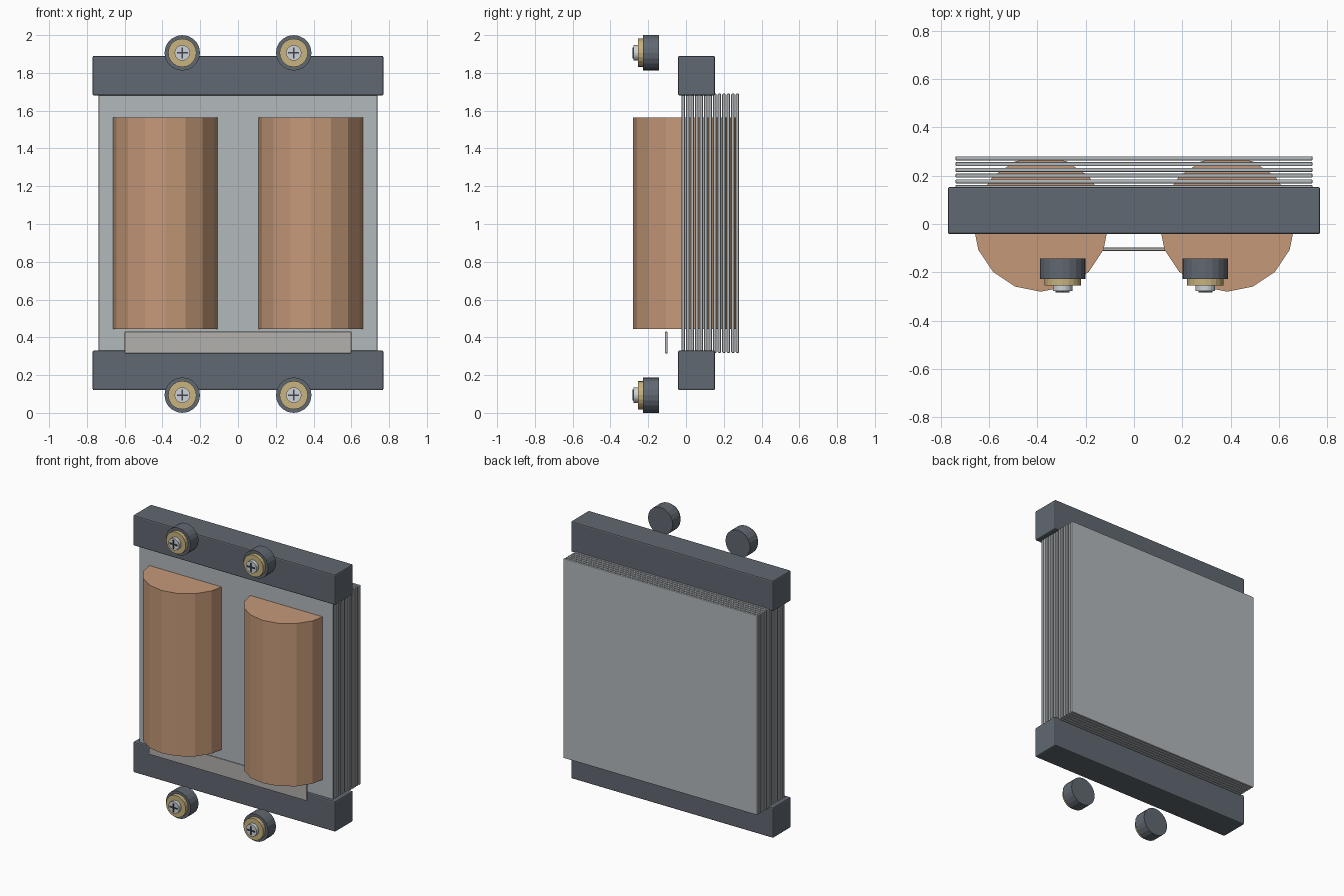
import bpy, math

if "Cube" in bpy.data.objects:
    bpy.data.objects.remove(bpy.data.objects["Cube"])


def material(name, rgb):
    m = bpy.data.materials.new(name)
    m.diffuse_color = (*rgb, 1)
    m.use_nodes = True
    m.node_tree.nodes["Principled BSDF"].inputs["Base Color"].default_value = m.diffuse_color
    return m


slate = material("slate", (0.12, 0.14, 0.165))
steel = material("steel", (0.45, 0.48, 0.50))
copper = material("copper", (0.56, 0.32, 0.19))
brass = material("brass", (0.58, 0.45, 0.21))
silver = material("silver", (0.62, 0.65, 0.68))
label_grey = material("label_grey", (0.45, 0.44, 0.42))
dark = material("dark", (0.05, 0.06, 0.07))


def box(name, lo, hi, mat, bevel=0):
    bpy.ops.mesh.primitive_cube_add(size=1, location=[(a + b) / 2 for a, b in zip(lo, hi)])
    ob = bpy.context.object
    ob.name = name
    ob.scale = [b - a for a, b in zip(lo, hi)]
    bpy.ops.object.transform_apply(location=False, rotation=False, scale=True)
    ob.data.materials.append(mat)
    if bevel:
        mod = ob.modifiers.new("bevel", 'BEVEL')
        mod.width = bevel
        mod.segments = 2
    return ob


def disc(name, x, z, r, y0, y1, mat, sides=20):
    bpy.ops.mesh.primitive_cylinder_add(vertices=sides, radius=r, depth=y1 - y0,
                                        location=(x, (y0 + y1) / 2, z),
                                        rotation=(math.pi / 2, 0, 0))
    ob = bpy.context.object
    ob.name = name
    ob.data.materials.append(mat)


# clamping yokes, bottom and top
for name, z in (("bottom_yoke", 0.12), ("top_yoke", 1.68)):
    box(name, (-0.77, -0.042, z), (0.77, 0.153, z + 0.21), slate, 0.008)

# stack of thin core laminations
for i in range(13):
    y = -0.0225 + i * 0.0238
    box(f"lamination_{i}", (-0.738, y, 0.318), (0.738, y + 0.017, 1.69), steel, 0.004)

# two low-poly windings passing through the stack
for side, x in (("left", -0.385), ("right", 0.385)):
    bpy.ops.mesh.primitive_cylinder_add(vertices=16, radius=0.28, depth=1.12,
                                        location=(x, 0, 1.005))
    coil = bpy.context.object
    coil.name = side + "_winding"
    coil.data.materials.append(copper)

# blank rating plate
box("rating_plate", (-0.6, -0.111, 0.315), (0.6, -0.098, 0.43), label_grey, 0.003)

# four terminals: insulator, brass collar, screw head and cross recess bars
for x in (-0.295, 0.295):
    for z in (0.094, 1.906):
        disc("terminal_insulator", x, z, 0.094, -0.228, -0.142, slate)
        disc("terminal_collar", x, z, 0.075, -0.254, -0.226, brass)
        disc("terminal_screw", x, z, 0.041, -0.278, -0.252, silver)
        for bar, w, h in (("across", 0.029, 0.004), ("upright", 0.004, 0.029)):
            box("screw_cross_" + bar, (x - w, -0.284, z - h), (x + w, -0.276, z + h), dark)
